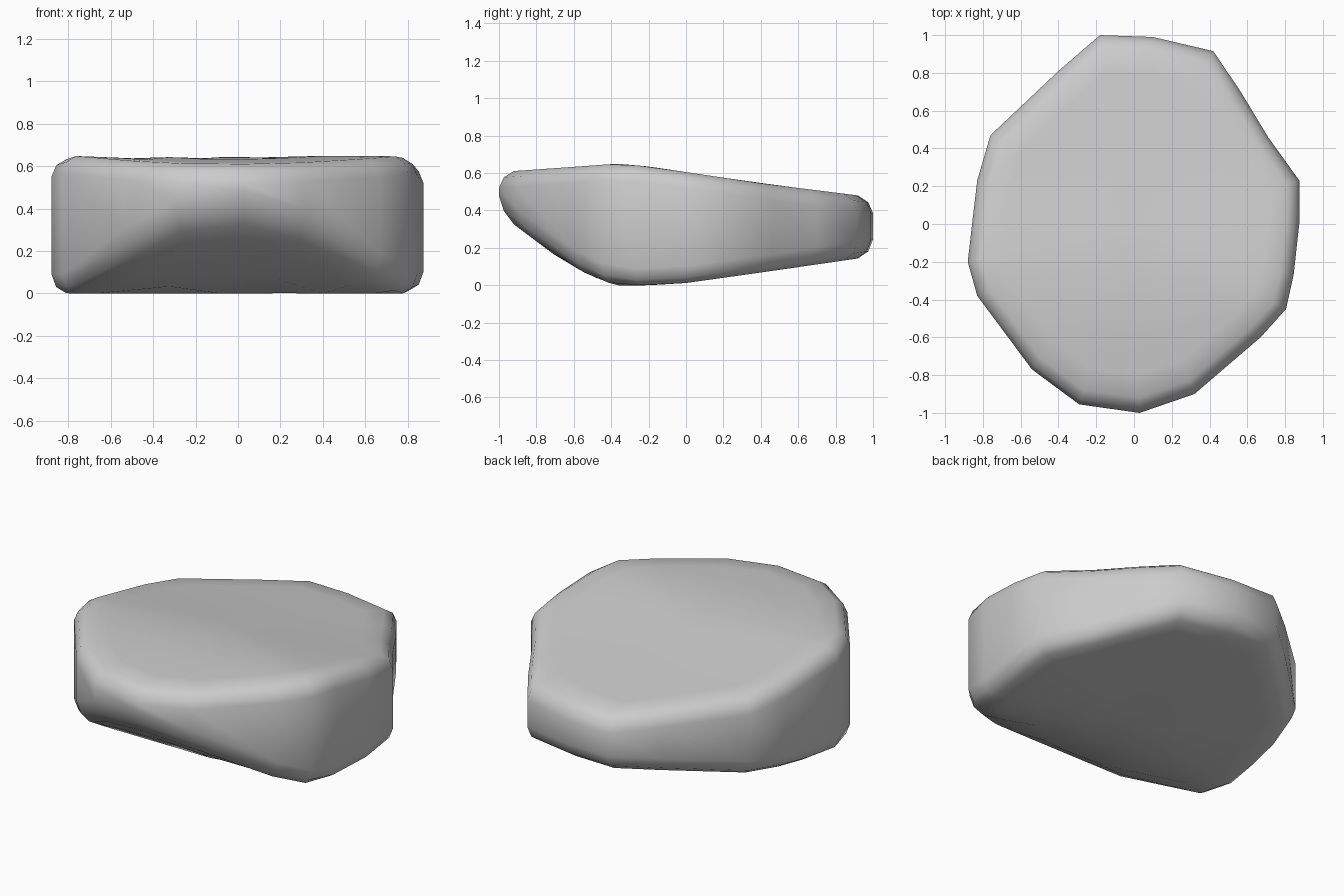
import bpy, bmesh

if "Cube" in bpy.data.objects:
    bpy.data.objects.remove(bpy.data.objects["Cube"])

# Plan outline of the stone (seen from above)
OUTLINE = [(-.18, 1), (.10, .99), (.42, .915), (.565, .70), (.71, .46), (.875, .23),
           (.875, 0), (.845, -.27), (.805, -.45), (.67, -.60), (.32, -.90), (.03, -1),
           (-.29, -.955), (-.54, -.77), (-.83, -.38), (-.88, -.20), (-.855, .02),
           (-.83, .23), (-.76, .47), (-.40, .81)]
# Side profiles: height of top and underside along y
TOP = [(-1, .605), (-.5, .64), (-.37, .65), (-.2, .635), (.4, .545), (1, .47)]
BOTTOM = [(-1, .39), (-.94, .34), (-.7, .16), (-.53, .06), (-.38, 0), (-.2, 0),
          (0, .012), (.4, .068), (1, .155)]
# Rings from underside to top: plan scale, profile, height offset
RINGS = [(.3, BOTTOM, 0), (.6, BOTTOM, 0), (.8, BOTTOM, 0), (.92, BOTTOM, 0),
         (.975, BOTTOM, .03), (1, BOTTOM, .09),
         (1, TOP, -.085), (.975, TOP, -.03), (.92, TOP, 0),
         (.8, TOP, 0), (.6, TOP, 0), (.3, TOP, 0)]


def height(profile, y):
    for (y0, z0), (y1, z1) in zip(profile, profile[1:]):
        if y <= y1:
            return z0 + (z1 - z0) * (y - y0) / (y1 - y0)
    return profile[-1][1]


bm = bmesh.new()
rings = [[bm.verts.new((x * s, y * s, height(p, y * s) + dz)) for x, y in OUTLINE]
         for s, p, dz in RINGS]
n = len(OUTLINE)

# Skin between rings
for a, b in zip(rings, rings[1:]):
    for i in range(n):
        j = (i + 1) % n
        bm.faces.new((a[i], a[j], b[j], b[i]))

# Close centre of underside and top
for ring, profile in ((rings[0], BOTTOM), (rings[-1], TOP)):
    c = bm.verts.new((0, 0, height(profile, 0)))
    for i in range(n):
        bm.faces.new((ring[i], ring[(i + 1) % n], c))

bmesh.ops.recalc_face_normals(bm, faces=bm.faces)
for f in bm.faces:
    f.smooth = True
mesh = bpy.data.meshes.new("stone")
bm.to_mesh(mesh)
bm.free()
stone = bpy.data.objects.new("stone", mesh)
bpy.context.collection.objects.link(stone)
